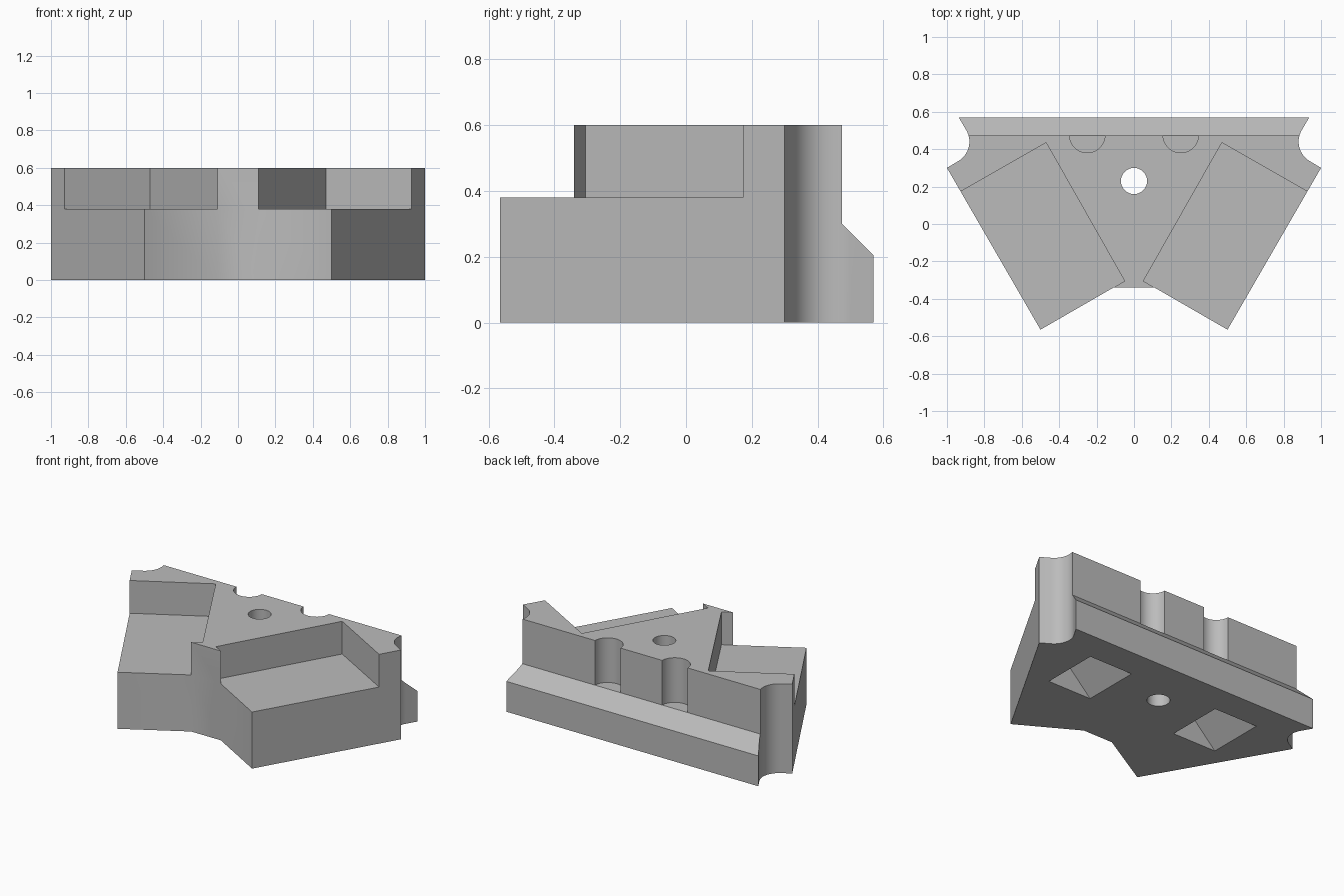
import bpy
import bmesh
from math import cos, sin, pi, radians

if "Cube" in bpy.data.objects:
    bpy.data.objects.remove(bpy.data.objects["Cube"], do_unlink=True)

grey = bpy.data.materials.new("light grey")
grey.use_nodes = True
grey.diffuse_color = (0.5, 0.5, 0.5, 1)
grey.node_tree.nodes["Principled BSDF"].inputs["Base Color"].default_value = grey.diffuse_color


def prism(name, profile, start, end, place):
    """Sweep a 2D profile from start to end; place maps (a, b, depth) to xyz."""
    bm = bmesh.new()
    rings = [[bm.verts.new(place(a, b, d)) for a, b in profile] for d in (start, end)]
    bm.faces.new(rings[0])
    bm.faces.new(rings[1])
    n = len(profile)
    for i in range(n):
        j = (i + 1) % n
        bm.faces.new((rings[0][i], rings[0][j], rings[1][j], rings[1][i]))
    bmesh.ops.recalc_face_normals(bm, faces=bm.faces)
    mesh = bpy.data.meshes.new(name)
    bm.to_mesh(mesh)
    bm.free()
    mesh.materials.append(grey)
    obj = bpy.data.objects.new(name, mesh)
    bpy.context.collection.objects.link(obj)
    return obj


def arc(cx, cy, r, a0, a1, steps):
    return [(cx + r * cos(radians(a0 + (a1 - a0) * i / steps)),
             cy + r * sin(radians(a0 + (a1 - a0) * i / steps))) for i in range(steps + 1)]


def circle(cx, cy, r):
    return arc(cx, cy, r, 0, 360, 48)[:-1]


def along_z(a, b, d):
    return (a, b, d)


def along_x(a, b, d):
    return (d, a, b)


def along_y(a, b, d):
    return (a, d, b)


# Wedge-shaped plate with a rounded notch in each rear corner
half = [(0.11, -0.34), (0.5, -0.565), (1.0, 0.3)]
half += arc(1.0, 0.44, 0.12, 240, 150, 16) + [(0.937, 0.57)]
outline = half + [(-x, y) for x, y in reversed(half)]
block = prism("block", outline, 0, 0.6, along_z)

cutters = []

# Step and sloped ledge along the back
step = [(0.474, 0.7), (0.474, 0.3), (0.574, 0.2), (0.8, 0.2), (0.8, 0.7)]
cutters.append(prism("rear_step_cutter", step, -1.3, 1.3, along_x))

# Central through hole
cutters.append(prism("hole_cutter", circle(0, 0.23, 0.07), -0.1, 0.7, along_z))

pocket = [(0.05, -0.305), (0.11, -0.34), (0.3, -0.9), (1.185, 0.025), (0.925, 0.175), (0.47, 0.435)]
for side, label in ((1, "left"), (-1, "right")):
    # Angled rectangular pocket open to the outside
    shape = [(side * x, y) for x, y in pocket]
    cutters.append(prism(label + "_pocket_cutter", shape, 0.38, 0.7, along_z))
    # Half-round slot in the back wall
    cutters.append(prism(label + "_slot_cutter", circle(side * 0.25, 0.476, 0.095), 0.3, 0.7, along_z))
    # Gabled recess in the underside
    gable = [(side * x, z) for x, z in ((0.33, 0), (0.33, -0.1), (0.655, -0.1), (0.655, 0), (0.4925, 0.16))]
    cutters.append(prism(label + "_recess_cutter", gable, -0.02, 0.37, along_y))

# Cut everything out of the block
bpy.context.view_layer.objects.active = block
for cutter in cutters:
    cut = block.modifiers.new(cutter.name, 'BOOLEAN')
    cut.operation = 'DIFFERENCE'
    cut.solver = 'EXACT'
    cut.object = cutter
    bpy.ops.object.modifier_apply(modifier=cut.name)
    bpy.data.objects.remove(cutter, do_unlink=True)

# Smooth curved walls, keep corners crisp
bpy.ops.object.select_all(action='DESELECT')
block.select_set(True)
bpy.ops.object.shade_smooth_by_angle(angle=radians(32))
